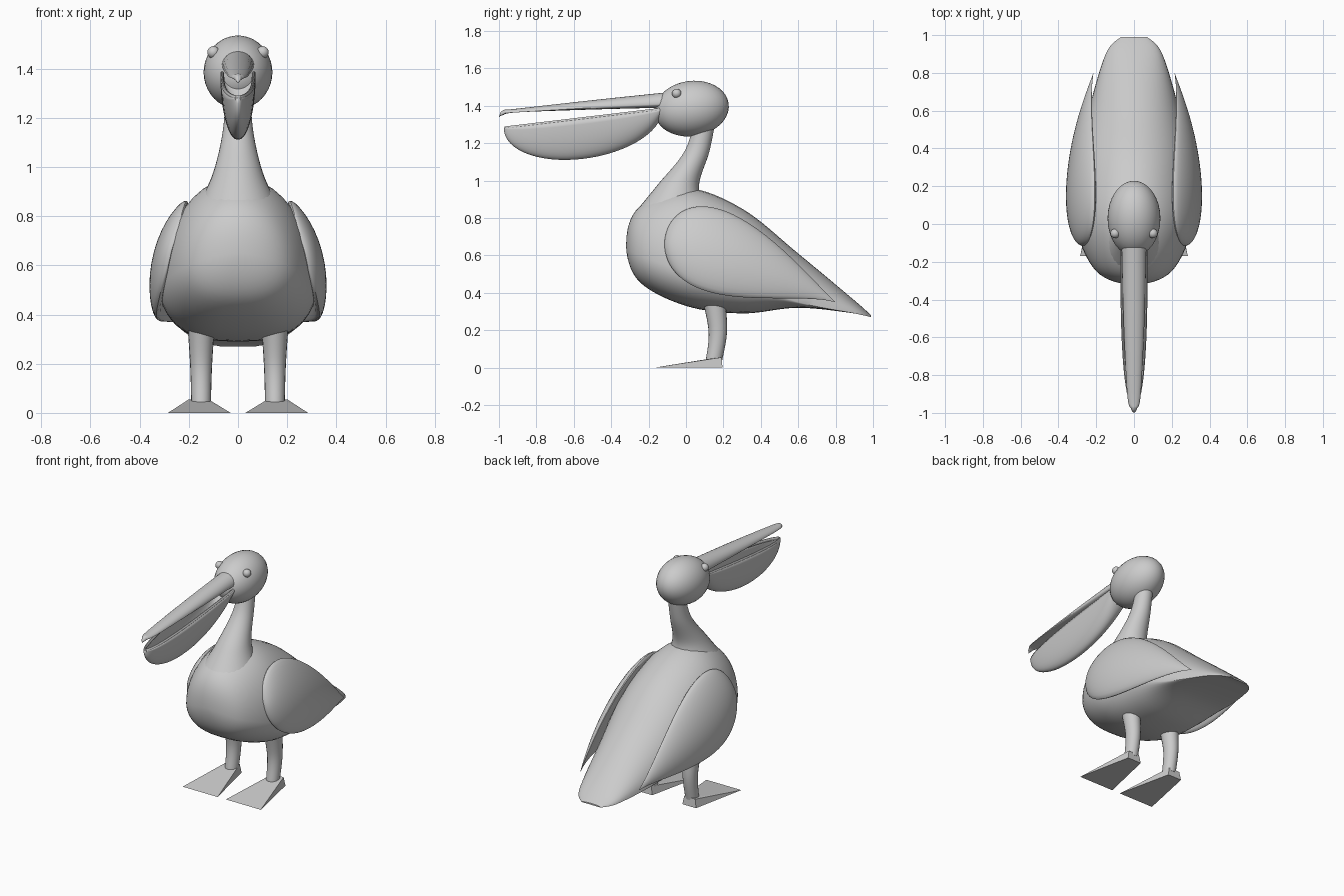
import bpy, bmesh
from math import sin, cos, pi, sqrt, radians
from mathutils import Matrix

old = bpy.data.objects.get("Cube")
if old:
    bpy.data.objects.remove(old)

grey = bpy.data.materials.new("plain grey")
grey.use_nodes = True
grey.diffuse_color = (.6, .6, .6, 1)
grey.node_tree.nodes["Principled BSDF"].inputs["Base Color"].default_value = grey.diffuse_color


def finish(name, bm, smooth=True, mirror=False):
    """Turn the bmesh into a named grey object, mirrored across x if asked."""
    bmesh.ops.remove_doubles(bm, verts=bm.verts, dist=.0001)
    bmesh.ops.recalc_face_normals(bm, faces=bm.faces)
    mesh = bpy.data.meshes.new(name)
    bm.to_mesh(mesh)
    bm.free()
    mesh.materials.append(grey)
    ob = bpy.data.objects.new(name, mesh)
    bpy.context.collection.objects.link(ob)
    if mirror:
        ob.modifiers.new("Mirror", 'MIRROR')
    if smooth:
        bpy.ops.object.select_all(action='DESELECT')
        ob.select_set(True)
        bpy.context.view_layer.objects.active = ob
        bpy.ops.object.shade_smooth_by_angle(angle=radians(40))
    return ob


def refine(rows, before=None, steps=8):
    """Smooth spline through station rows; 'before' sets the starting direction."""
    padded = [before or rows[0], *rows, rows[-1]]
    result = []
    for a, b, c, d in zip(padded, padded[1:], padded[2:], padded[3:]):
        for step in range(steps):
            t = step / steps
            ease = t * t * (3 - 2 * t)
            leave = t * (1 - t) ** 2 / 2
            arrive = t * t * (t - 1) / 2
            result.append([q + ease * (r - q) + leave * (r - p) + arrive * (s - q)
                           for p, q, r, s in zip(a, b, c, d)])
    return result + [rows[-1]]


def loft(name, stations, section, sides=32, mirror=False, closed=True):
    """Skin the rings made by section(station, angle)."""
    bm = bmesh.new()
    spans = sides if closed else sides - 1
    turn = 2 * pi if closed else pi
    rings = [[bm.verts.new(section(station, turn * k / spans)) for k in range(sides)]
             for station in stations]
    for near, far in zip(rings, rings[1:]):
        for k in range(spans):
            n = (k + 1) % sides
            bm.faces.new((near[k], near[n], far[n], far[k]))
    if closed:
        bm.faces.new(rings[0])
        bm.faces.new(rings[-1])
    return finish(name, bm, True, mirror)


def ball(name, centre, radii, tilt=0, mirror=False):
    bm = bmesh.new()
    place = Matrix.LocRotScale(centre, Matrix.Rotation(radians(tilt), 3, 'X').to_quaternion(), radii)
    bmesh.ops.create_uvsphere(bm, u_segments=32, v_segments=20, radius=1, matrix=place)
    return finish(name, bm, True, mirror)


def slab(row, angle):
    """Upright section: station, height of widest point, rise, drop, half width."""
    y, middle, rise, drop, width = row
    s, c = sin(angle), cos(angle)
    if s < 0:
        c = abs(c) ** .75 * (1 if c > 0 else -1)
    return width * c, y, middle + s * (rise if s > 0 else drop)


def tube(row, angle):
    """Level round section: centre and radius."""
    x, y, z, radius = row
    return x + radius * cos(angle), y + 1.1 * radius * sin(angle), z


# Body: round breast running into a flat tail
body_rows = [(-.32, .65, 0, 0, 0), (-.25, .6, .26, .14, .2), (0, .52, .44, .19, .31),
             (.3, .46, .39, .17, .3), (.6, .35, .26, .03, .24), (.9, .29, .07, 0, .15),
             (.99, .27, .01, 0, .07)]
y, middle, rise, drop, width = body_rows[1]
loft("body", refine(body_rows, (y, middle, -rise, -drop, -width)), slab, 40)

# Neck and legs
loft("neck", refine([(0, -.08, .85, .16), (0, -.04, .98, .1), (0, .06, 1.16, .06),
                     (0, .11, 1.36, .05)]), tube)
loft("legs", refine([(.15, .14, .42, .06), (.15, .17, .2, .045), (.15, .15, .04, .04)]),
     tube, 20, mirror=True)

# Head and eyes
ball("head", (0, .03, 1.385), (.14, .2, .148), tilt=8)
ball("eyes", (.1, -.05, 1.466), (.025, .025, .025), mirror=True)

# Upper bill with a hooked tip
loft("upper_bill", refine([(-.12, 1.41, .06, .02, .066), (-.5, 1.39, .04, .01, .056),
                           (-.9, 1.365, .02, 0, .036), (-.98, 1.36, .015, .01, .015),
                           (-1, 1.34, 0, 0, 0)]), slab, 24)


# Throat pouch: an open trough with an elliptical sag
def pouch_shape(u):
    """Distance along, rim height, depth and half width of the pouch."""
    t = (1 - cos(pi * u)) / 2
    return -.13 - .84 * t, 1.38 - .1 * t, .21 * sin(pi * u), .068 * sqrt(1 - t ** 3)


def trough(u, angle):
    y, rim, depth, width = pouch_shape(u)
    return width * cos(angle), y, rim - depth * sin(angle)


def rim_cord(u, angle):
    y, rim, depth, width = pouch_shape(u)
    return width + .008 * (cos(angle) - .5), y, rim + .01 * sin(angle)


lengthwise = [k / 30 for k in range(31)]
shell = loft("throat_pouch", lengthwise, trough, 24, closed=False).modifiers.new("Shell", 'SOLIDIFY')
shell.thickness = .008
shell.offset = 0
loft("jaw_rim", lengthwise, rim_cord, 10, mirror=True)


# Folded wings: teardrops leaning outward, bowed over the flanks
def wing(u, angle):
    t = u * u
    half = .64 * u * (1 - t) ** 1.2
    swell = half * (.18 * sin(angle) + .14 * sin(angle) ** 2)
    lean = .27
    return (.27 - .055 * t ** 4 - lean * half * cos(angle) + swell,
            -.115 + .915 * t,
            .66 - .31 * t ** 1.8 + half * cos(angle) + lean * swell)


loft("wings", lengthwise, wing, mirror=True)

# Webbed feet: flat-faced wedges, each edge given as left, right, station, height
bm = bmesh.new()
for inner, outer, y, z in ((.11, .21, .195, 0), (.03, .285, -.17, 0),
                           (.12, .2, .19, .055), (.12, .2, .11, .045)):
    bm.verts.new((inner, y, z))
    bm.verts.new((outer, y, z))
bmesh.ops.convex_hull(bm, input=bm.verts)
finish("webbed_feet", bm, False, True)
